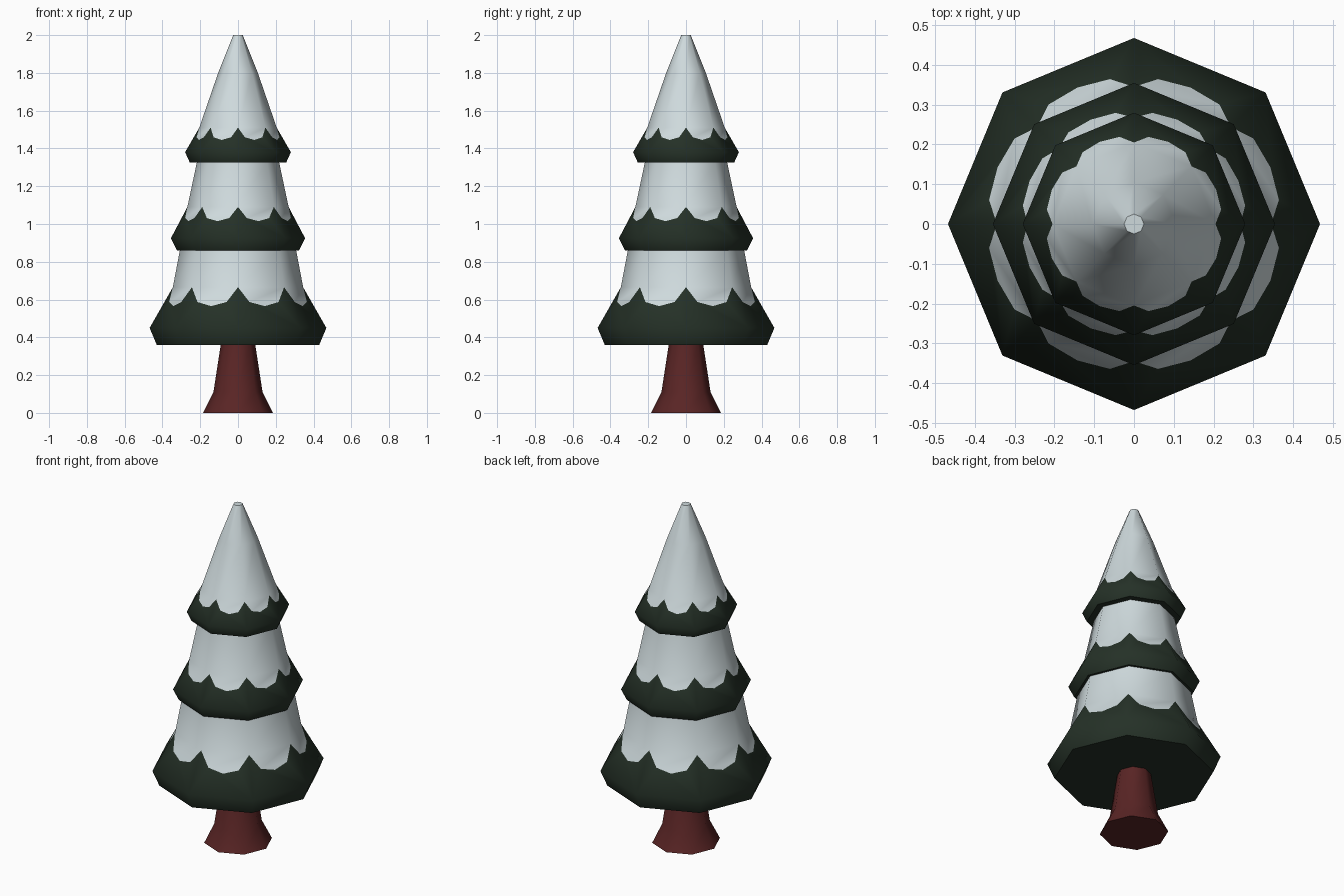
import bpy
import bmesh
from math import radians, sin, cos, tau
from mathutils import Vector

if "Cube" in bpy.data.objects:
    bpy.data.objects.remove(bpy.data.objects["Cube"])

SIDES = 8


def material(name, colour):
    mat = bpy.data.materials.new(name)
    mat.use_nodes = True
    mat.diffuse_color = (*colour, 1)
    bsdf = mat.node_tree.nodes["Principled BSDF"]
    bsdf.inputs["Base Color"].default_value = (*colour, 1)
    bsdf.inputs["Roughness"].default_value = 0.9
    return mat


NEEDLES = material("dark green needles", (0.018, 0.03, 0.02))
SNOW = material("snow", (0.62, 0.70, 0.72))
BARK = material("red brown bark", (0.10, 0.018, 0.018))


def ring(bm, radius, z):
    angles = [tau * i / SIDES for i in range(SIDES)]
    return [bm.verts.new((radius * cos(a), radius * sin(a), z)) for a in angles]


def bridge(bm, low, high, slot=0):
    for i in range(SIDES):
        j = (i + 1) % SIDES
        bm.faces.new((low[i], low[j], high[j], high[i])).material_index = slot


def finish(bm, name, mats):
    bmesh.ops.recalc_face_normals(bm, faces=bm.faces)
    mesh = bpy.data.meshes.new(name)
    bm.to_mesh(mesh)
    bm.free()
    for mat in mats:
        mesh.materials.append(mat)
    obj = bpy.data.objects.new(name, mesh)
    bpy.context.collection.objects.link(obj)
    bpy.ops.object.select_all(action="DESELECT")
    obj.select_set(True)
    bpy.context.view_layer.objects.active = obj
    bpy.ops.object.shade_smooth_by_angle(angle=radians(60))
    return obj


def tier(name, hem, rim, shoulder, upper, dip):
    """Green skirt whose sloping sides carry a scalloped sheet of snow."""
    bm = bmesh.new()
    hem_ring, rim_ring, top = [ring(bm, *p) for p in (hem, rim, shoulder)]
    bm.faces.new(hem_ring[::-1])
    bridge(bm, hem_ring, rim_ring)

    # Each sloping side is cut along one scallop hanging between its corners
    for i in range(SIDES):
        j = (i + 1) % SIDES
        scallop = []
        for t, depth in ((0.22, 0.78), (0.5, 1), (0.78, 0.78)):
            down = depth * (shoulder[1] - dip) / (shoulder[1] - rim[1])
            high = top[i].co.lerp(top[j].co, t)
            low = rim_ring[i].co.lerp(rim_ring[j].co, t)
            scallop.append(bm.verts.new(high.lerp(low, down)))
        bm.faces.new([rim_ring[i], rim_ring[j], top[j], *scallop[::-1], top[i]])
        bm.faces.new([top[i], *scallop, top[j]]).material_index = 1

    # Snowy cone above the scallops
    for point in upper:
        above = ring(bm, *point)
        bridge(bm, top, above, 1)
        top = above
    bm.faces.new(top).material_index = 1
    finish(bm, name, (NEEDLES, SNOW))


# Flared trunk
bm = bmesh.new()
rings = [ring(bm, r, z) for r, z in ((0.185, 0), (0.13, 0.11), (0.09, 0.37))]
for low, high in zip(rings, rings[1:]):
    bridge(bm, low, high)
bm.faces.new(rings[0][::-1])
bm.faces.new(rings[-1])
finish(bm, "trunk", (BARK,))

# Three snow-covered tiers, bottom to top
tier("lower_branches", (0.43, 0.36), (0.468, 0.45), (0.345, 0.665),
     [(0.307, 0.865)], 0.565)
tier("middle_branches", (0.323, 0.86), (0.355, 0.925), (0.268, 1.09),
     [(0.217, 1.33)], 1.015)
tier("top_branches", (0.255, 1.325), (0.28, 1.38), (0.205, 1.51),
     [(0.105, 1.80), (0.025, 2.0)], 1.445)
